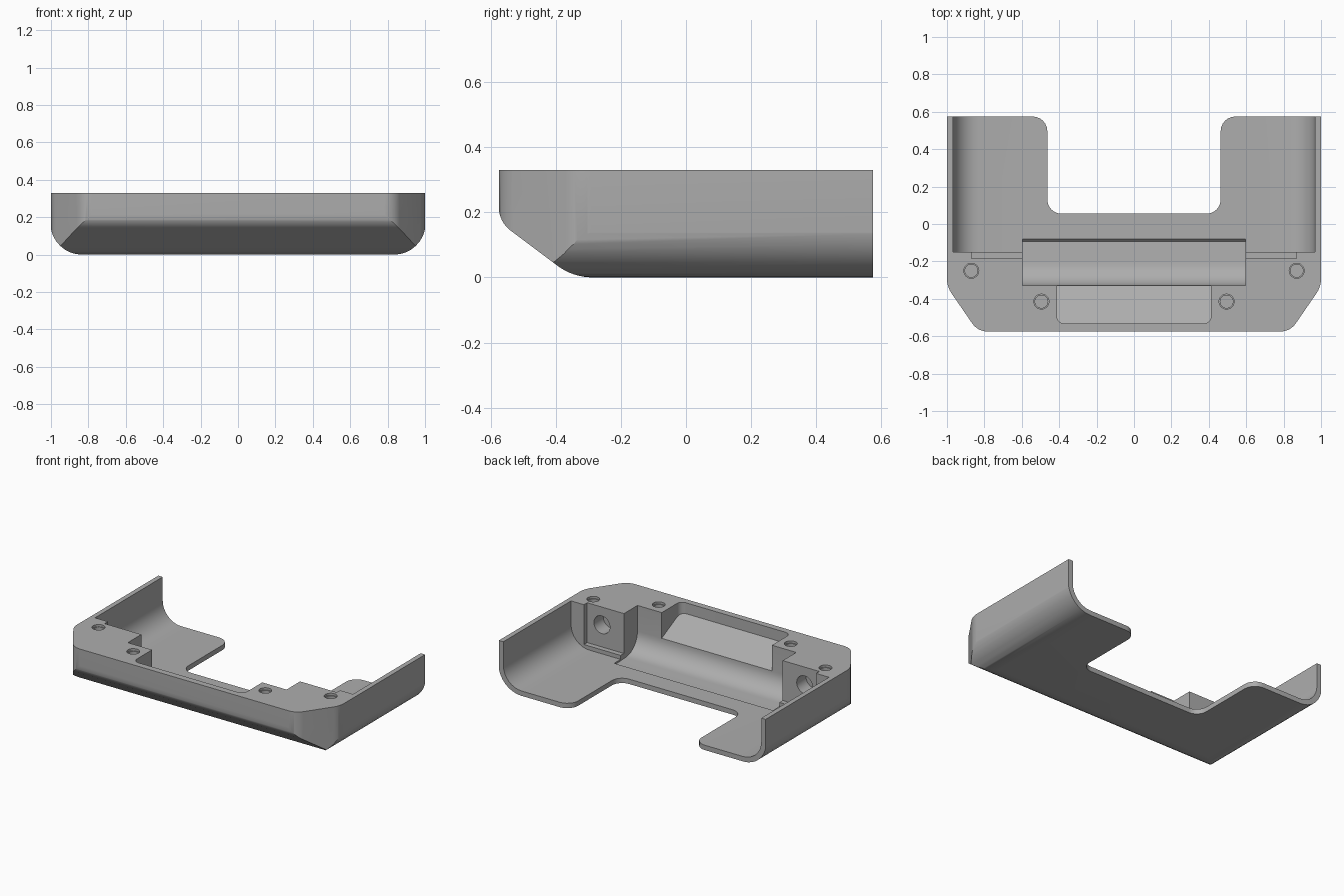
import bpy, bmesh, math
from mathutils import Vector, Matrix

if "Cube" in bpy.data.objects:
    bpy.data.objects.remove(bpy.data.objects["Cube"])


def fillet(points, steps=8):
    """Round polygon corners: each point is (u, v, radius)."""
    out = []
    n = len(points)
    for i, (u, v, r) in enumerate(points):
        p = Vector((u, v))
        if r == 0:
            out.append(p)
            continue
        a = (Vector(points[i - 1][:2]) - p).normalized()
        b = (Vector(points[(i + 1) % n][:2]) - p).normalized()
        half = a.angle(b) / 2
        centre = p + (a + b).normalized() * (r / math.sin(half))
        t = r / math.tan(half)
        start, end = p + a * t - centre, p + b * t - centre
        sweep = start.angle_signed(end)
        for k in range(steps + 1):
            ang = -sweep * k / steps
            out.append(centre + Matrix.Rotation(ang, 2) @ start)
    return out


def prism(name, points, axis, lo, hi):
    """Extrude a rounded profile along x (y,z), y (x,z) or z (x,y)."""
    place = {"x": lambda p, d: (d, p.x, p.y),
             "y": lambda p, d: (p.x, d, p.y),
             "z": lambda p, d: (p.x, p.y, d)}[axis]
    pts = fillet(points)
    bm = bmesh.new()
    a = [bm.verts.new(place(p, lo)) for p in pts]
    b = [bm.verts.new(place(p, hi)) for p in pts]
    bm.faces.new(a)
    bm.faces.new(b)
    for i in range(len(pts)):
        j = (i + 1) % len(pts)
        bm.faces.new((a[i], a[j], b[j], b[i]))
    bmesh.ops.recalc_face_normals(bm, faces=bm.faces)
    mesh = bpy.data.meshes.new(name)
    bm.to_mesh(mesh)
    bm.free()
    obj = bpy.data.objects.new(name, mesh)
    bpy.context.collection.objects.link(obj)
    return obj


def rect(u0, v0, u1, v1, r=0):
    return [(u0, v0, r), (u1, v0, r), (u1, v1, r), (u0, v1, r)]


def cylinder(name, radius, depth, location, along_y=False):
    rot = (math.pi / 2, 0, 0) if along_y else (0, 0, 0)
    bpy.ops.mesh.primitive_cylinder_add(vertices=32, radius=radius, depth=depth,
                                        location=location, rotation=rot)
    bpy.context.object.name = name
    return bpy.context.object


def combine(target, tool, operation="DIFFERENCE"):
    bpy.context.view_layer.objects.active = target
    mod = target.modifiers.new("cut", "BOOLEAN")
    mod.operation = operation
    mod.solver = "EXACT"
    mod.object = tool
    bpy.ops.object.modifier_apply(modifier=mod.name)
    bpy.data.objects.remove(tool)


# Outer body: plan, front and side outlines intersected
Y, TOP = 0.575, 0.33
body = prism("tray_body", [(-1, Y, 0), (-1, -0.335, 0.14), (-0.835, -Y, 0.1),
                           (0.835, -Y, 0.1), (1, -0.335, 0.14), (1, Y, 0)], "z", -0.1, TOP)
combine(body, prism("front_outline", [(-1.01, 0.5, 0), (-1, 0, 0.17), (1, 0, 0.17),
                                      (1.01, 0.5, 0)], "y", -1, 1), "INTERSECT")
combine(body, prism("side_outline", [(-Y, 0.5, 0), (-Y, 0.171, 0.09), (-0.347, 0, 0.18),
                                     (0.7, 0, 0), (0.7, 0.5, 0)], "x", -1.5, 1.5), "INTERSECT")

# Open rear cavity with rounded lower corners
combine(body, prism("cavity", [(-0.967, 0.6, 0), (-0.967, 0.033, 0.137),
                               (0.967, 0.033, 0.137), (0.967, 0.6, 0)], "y", -0.15, 0.8))

# Notch in the floor between the two rear tabs
combine(body, prism("floor_notch", rect(-0.463, 0.055, 0.463, 1.0, 0.075), "z", -0.2, 0.5))
for s in (-1, 1):
    corner = [(s * 0.463, Y - 0.08, 0), (s * 0.463, Y + 0.02, 0), (s * 0.543, Y + 0.02, 0),
              (s * 0.543, Y, 0)]
    arc = [(s * (0.543 - 0.08 * math.sin(a)), Y - 0.08 + 0.08 * math.cos(a), 0)
           for a in [math.radians(15 * k) for k in range(1, 6)]]
    corner[1] = (s * 0.44, Y + 0.02, 0)
    corner[0] = (s * 0.44, Y - 0.08, 0)
    corner.append((s * 0.543, Y, 0))
    corner.pop()
    combine(body, prism("tab_corner", corner + arc + [(s * 0.463, Y - 0.08, 0)],
                        "z", -0.1, 0.2))

# Shallow recess across the back of the front block
combine(body, prism("block_recess", rect(-0.87, -0.185, 0.87, 0.0), "z", 0.06, 0.5))

# Central cradle: shallow channel in the floor curving up at the front
cradle = [(-0.08, 0.5, 0), (-0.08, 0.034, 0), (-0.093, 0.02, 0), (-0.2, 0.026, 0)]
cradle += [(-0.2 - 0.13 * math.sin(a), 0.026 + 0.13 * (1 - math.cos(a)), 0)
           for a in [math.radians(9 * k) for k in range(1, 11)]]
combine(body, prism("cradle", cradle + [(-0.33, 0.5, 0)], "x", -0.595, 0.595))

# Front pocket with a sloping floor and rounded front corners
pocket = prism("front_pocket", [(-0.413, -0.532, 0.04), (0.413, -0.532, 0.04),
                                (0.413, -0.3, 0), (-0.413, -0.3, 0)], "z", 0.1, 0.5)
combine(pocket, prism("pocket_slope", [(-0.6, 0.5, 0), (-0.6, 0.29, 0), (-0.33, 0.156, 0),
                                       (-0.28, 0.156, 0), (-0.28, 0.5, 0)],
                      "x", -1, 1), "INTERSECT")
combine(body, pocket)

# Screw holes in the top and a bore in the back of each block
for s in (-1, 1):
    for x, y in ((0.87, -0.25), (0.495, -0.415)):
        combine(body, cylinder("screw_hole", 0.034, 0.24, (s * x, y, TOP)))
        combine(body, cylinder("screw_rim", 0.04, 0.03, (s * x, y, TOP)))
    combine(body, cylinder("bore", 0.06, 0.2, (s * 0.76, -0.185, 0.21), True))

# Single grey finish
grey = bpy.data.materials.new("grey_plastic")
grey.diffuse_color = (0.42, 0.42, 0.42, 1)
grey.use_nodes = True
grey.node_tree.nodes["Principled BSDF"].inputs["Base Color"].default_value = grey.diffuse_color
body.data.materials.clear()
body.data.materials.append(grey)
for poly in body.data.polygons:
    poly.material_index = 0
bpy.ops.object.select_all(action="DESELECT")
body.select_set(True)
bpy.context.view_layer.objects.active = body
bpy.ops.object.shade_smooth_by_angle(angle=math.radians(25))
